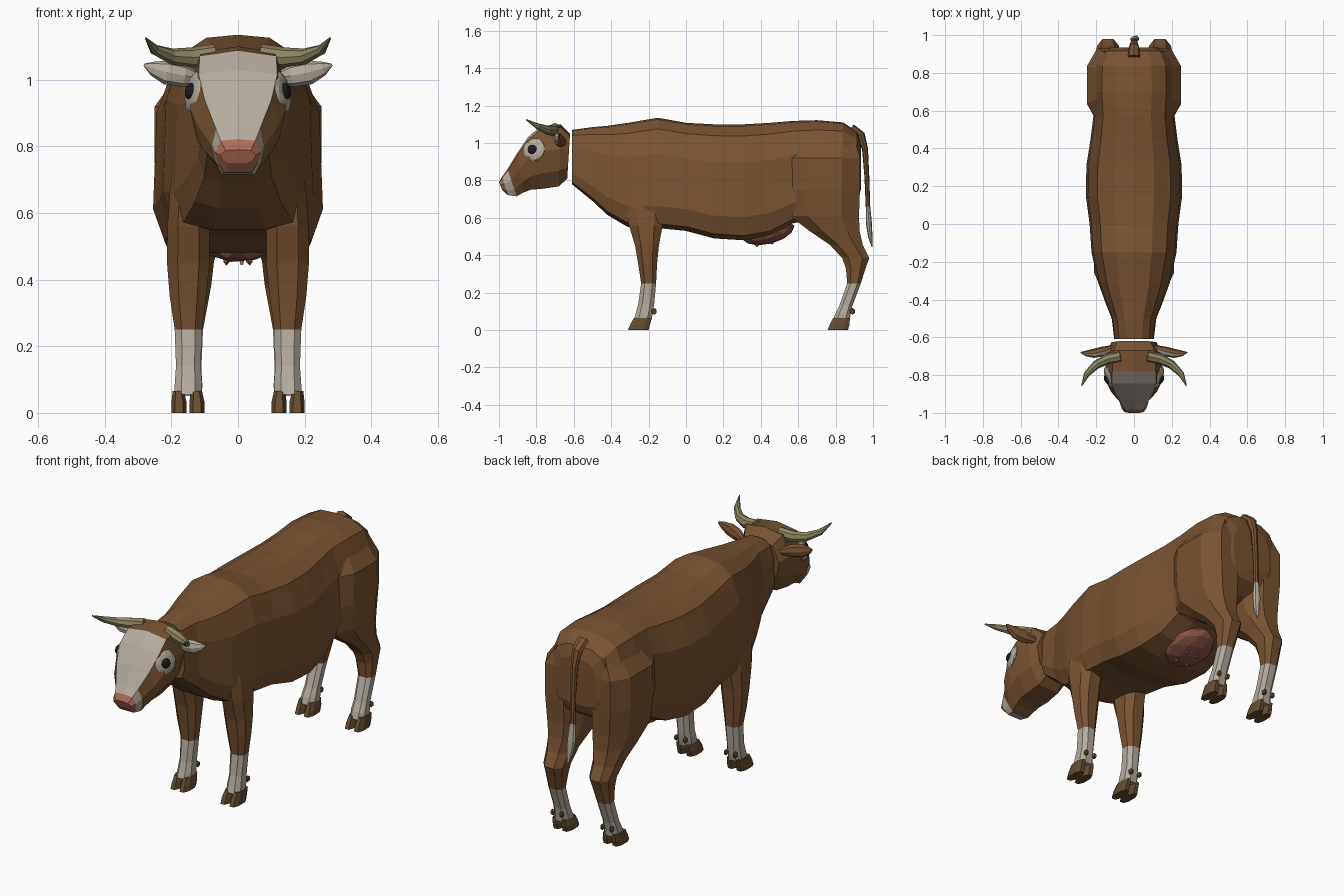
import bpy, bmesh
from math import cos, sin, pi, radians
from mathutils import Vector, Matrix

if "Cube" in bpy.data.objects:
    bpy.data.objects.remove(bpy.data.objects["Cube"])


def material(name, rgb):
    m = bpy.data.materials.new(name)
    m.diffuse_color = (*rgb, 1)
    m.use_nodes = True
    m.node_tree.nodes["Principled BSDF"].inputs["Base Color"].default_value = m.diffuse_color
    return m


BROWN = material("brown_coat", (.19, .088, .032))
WHITE = material("white_coat", (.46, .41, .34))
HOOF = material("hoof", (.13, .075, .03))
HORN = material("horn", (.27, .24, .12))
PINK = material("nose_pink", (.42, .15, .09))
UDDER = material("udder_skin", (.24, .09, .06))
BLACK = material("eye_black", (.012, .012, .014))


def finish(name, bm, mats, mirror=False):
    me = bpy.data.meshes.new(name)
    bm.to_mesh(me)
    bm.free()
    ob = bpy.data.objects.new(name, me)
    bpy.context.collection.objects.link(ob)
    for m in mats:
        me.materials.append(m)
    if mirror:
        mod = ob.modifiers.new("mirror", 'MIRROR')
        mod.use_mirror_merge = False
    return ob


def loft(name, rings, mats, paint=None, mirror=False):
    """Skin closed rings; paint(i, j, face) picks the material slot."""
    bm = bmesh.new()
    vs = [[bm.verts.new(p) for p in r] for r in rings]
    n = len(vs[0])
    tagged = [(bm.faces.new(vs[0]), -1, 0), (bm.faces.new(vs[-1]), len(vs) - 1, 0)]
    for i in range(len(vs) - 1):
        for j in range(n):
            k = (j + 1) % n
            tagged.append((bm.faces.new((vs[i][j], vs[i][k], vs[i+1][k], vs[i+1][j])), i, j))
    bmesh.ops.recalc_face_normals(bm, faces=bm.faces)
    if paint:
        for f, i, j in tagged:
            f.material_index = paint(i, j, f)
    return finish(name, bm, mats, mirror)


def mirrored_ring(half):
    """Full ring from right half points that start and end on x = 0."""
    return half + [(-x, y, z) for x, y, z in half[-2:0:-1]]


def box_ring(z, y0, y1, x0, x1, c=.5):
    """Horizontal eight-sided ring filling a rectangle."""
    cx, cy, hx, hy = (x0+x1)/2, (y0+y1)/2, (x1-x0)/2, (y1-y0)/2
    uv = [(1, -c), (1, c), (c, 1), (-c, 1), (-1, c), (-1, -c), (-c, -1), (c, -1)]
    return [(cx + u*hx, cy + v*hy, z) for u, v in uv]


def tube_rings(path, ref, n=8):
    """Rings along (x, y, z, ru, rv) points."""
    pts = [Vector(p[:3]) for p in path]
    out = []
    for i, p in enumerate(path):
        t = (pts[min(i+1, len(pts)-1)] - pts[max(i-1, 0)]).normalized()
        u = t.cross(Vector(ref)).normalized()
        v = u.cross(t)
        out.append([pts[i] + u*p[3]*cos(2*pi*k/n) + v*p[4]*sin(2*pi*k/n) for k in range(n)])
    return out


def blob(name, loc, scale, rot, mat, mirror=False, sub=2):
    bm = bmesh.new()
    bmesh.ops.create_icosphere(bm, subdivisions=sub, radius=1)
    m = Matrix.Translation(loc) @ rot @ Matrix.Diagonal((*scale, 1))
    bmesh.ops.transform(bm, matrix=m, verts=bm.verts)
    return finish(name, bm, [mat], mirror)


# Torso and neck: y, bottom, top, half width
SECTION = [(0, 1), (.42, .985), (.76, .9), (.96, .67), (.98, .42), (1, .2), (.86, .04), (.4, 0), (0, 0)]
TORSO = [(-.61, .78, 1.07, .105), (-.5, .69, 1.085, .118), (-.42, .615, 1.092, .15),
         (-.31, .55, 1.108, .19), (-.15, .545, 1.135, .225), (0, .53, 1.108, .235),
         (.15, .49, 1.10, .255), (.31, .48, 1.10, .252), (.45, .505, 1.108, .23),
         (.57, .57, 1.118, .215), (.7, .6, 1.122, .225), (.84, .65, 1.11, .22),
         (.915, .7, 1.06, .18), (.935, .75, 1.0, .12)]
loft("torso", [mirrored_ring([(w*a, y, zb + (zt-zb)*b) for a, b in SECTION])
               for y, zb, zt, w in TORSO], [BROWN])

# Head: top y z, bottom y z, half widths at top, middle, bottom
HEAD = [(-.62, 1.05, -.635, .81, .085, .12, .05), (-.67, 1.10, -.68, .768, .11, .14, .065),
        (-.78, 1.088, -.77, .755, .115, .15, .07), (-.845, 1.03, -.83, .75, .118, .145, .065),
        (-.9, .95, -.87, .735, .1, .122, .058), (-.955, .86, -.905, .715, .066, .078, .05),
        (-.982, .822, -.955, .722, .052, .068, .042), (-1, .79, -.983, .75, .038, .054, .028)]


def head_ring(ty, tz, by, bz, wt, wm, wb):
    prof = [(0, 0), (wt, .05), (wm, .4), (wm*.85, .75), (wb, 1), (0, 1)]
    return mirrored_ring([(x, ty + (by-ty)*t, tz + (bz-tz)*t) for x, t in prof])


def paint_head(i, j, f):
    if i >= 6:
        return 2
    if i == 5 or (i >= 2 and j in (0, 9)):
        return 1
    return 0


loft("head", [head_ring(*h) for h in HEAD], [BROWN, WHITE, PINK], paint_head)

# Eyes with pale surrounds
turn = Matrix.Rotation(radians(-20), 4, 'Z') @ Matrix.Rotation(radians(-12), 4, 'Y')
blob("eye_patch", (.131, -.812, .965), (.018, .062, .064), turn, WHITE, True)
blob("eye", (.142, -.822, .966), (.016, .026, .026), turn, BLACK, True)

# Horns and ears
loft("horn", tube_rings([(.07, -.70, 1.075, .03, .032), (.14, -.715, 1.067, .028, .03),
                         (.2, -.745, 1.07, .023, .024), (.25, -.795, 1.09, .016, .016),
                         (.277, -.855, 1.125, .003, .003)], (0, 0, 1)), [HORN], mirror=True)
loft("ear", tube_rings([(.11, -.655, 1.0, .015, .018), (.165, -.675, 1.012, .026, .034),
                        (.215, -.685, 1.022, .024, .036), (.255, -.685, 1.034, .015, .022),
                        (.282, -.68, 1.045, .003, .004)], (0, 0, 1)),
     [BROWN, WHITE], lambda i, j, f: int(f.normal.y < -.25), mirror=True)

# Legs: z, y range, x range
FRONT = [(.82, -.32, -.1, .1, .18), (.66, -.32, -.115, .09, .205), (.56, -.305, -.125, .085, .212),
         (.45, -.272, -.145, .085, .213), (.35, -.255, -.155, .095, .205), (.25, -.24, -.16, .108, .19),
         (.14, -.255, -.17, .112, .186), (.085, -.27, -.178, .108, .19), (.055, -.28, -.185, .11, .19)]
HIND = [(1.03, .6, .9, .06, .17), (.92, .545, .93, .03, .25), (.75, .54, .93, .03, .25),
        (.61, .555, .925, .035, .236), (.53, .66, .928, .05, .22), (.455, .77, .945, .072, .205),
        (.385, .835, .98, .08, .195), (.33, .855, .96, .09, .19), (.25, .862, .935, .105, .185),
        (.13, .82, .89, .11, .185), (.085, .797, .88, .107, .19), (.05, .785, .875, .108, .19)]
for part, rows, toe, heel in (("front", FRONT, -.31, -.2), ("hind", HIND, .757, .866)):
    loft(part + "_leg", [box_ring(*r) for r in rows], [BROWN, WHITE],
         lambda i, j, f: int(f.calc_center_median().z < .25), mirror=True)
    y0, y1 = rows[-1][1:3]
    # Cloven hoof halves and dewclaws
    for side, x0, x1 in (("inner", .1, .146), ("outer", .154, .2)):
        loft(part + "_hoof_" + side, [box_ring(.065, y0 + .002, y1 + .002, x0 + .008, x1 - .004),
                                      box_ring(.03, toe + .012, heel + .008, x0, x1),
                                      box_ring(0, toe, heel, x0, x1)], [HOOF], mirror=True)
        blob(part + "_dewclaw_" + side, ((x0 + x1)/2, y1 + .015, .1), (.012, .016, .018),
             Matrix(), HOOF, True, 1)

# Tail with pale tuft
loft("tail", tube_rings([(0, .88, 1.075, .03, .035), (0, .935, 1.04, .024, .028),
                         (0, .957, .97, .016, .02), (0, .967, .82, .013, .016),
                         (0, .973, .66, .012, .016), (.003, .978, .57, .016, .024),
                         (.008, .985, .5, .012, .017), (.012, .995, .445, .003, .004)], (1, 0, 0)),
     [BROWN, WHITE], lambda i, j, f: int(i >= 4), mirror=False)

# Udder and teats
blob("udder", (0, .44, .522), (.125, .145, .062), Matrix.Rotation(radians(14), 4, 'X'), UDDER)
for label, y, z in (("front", .38, .462), ("back", .46, .475)):
    blob(label + "_teat", (.035, y, z), (.012, .012, .02), Matrix(), UDDER, True, 1)
